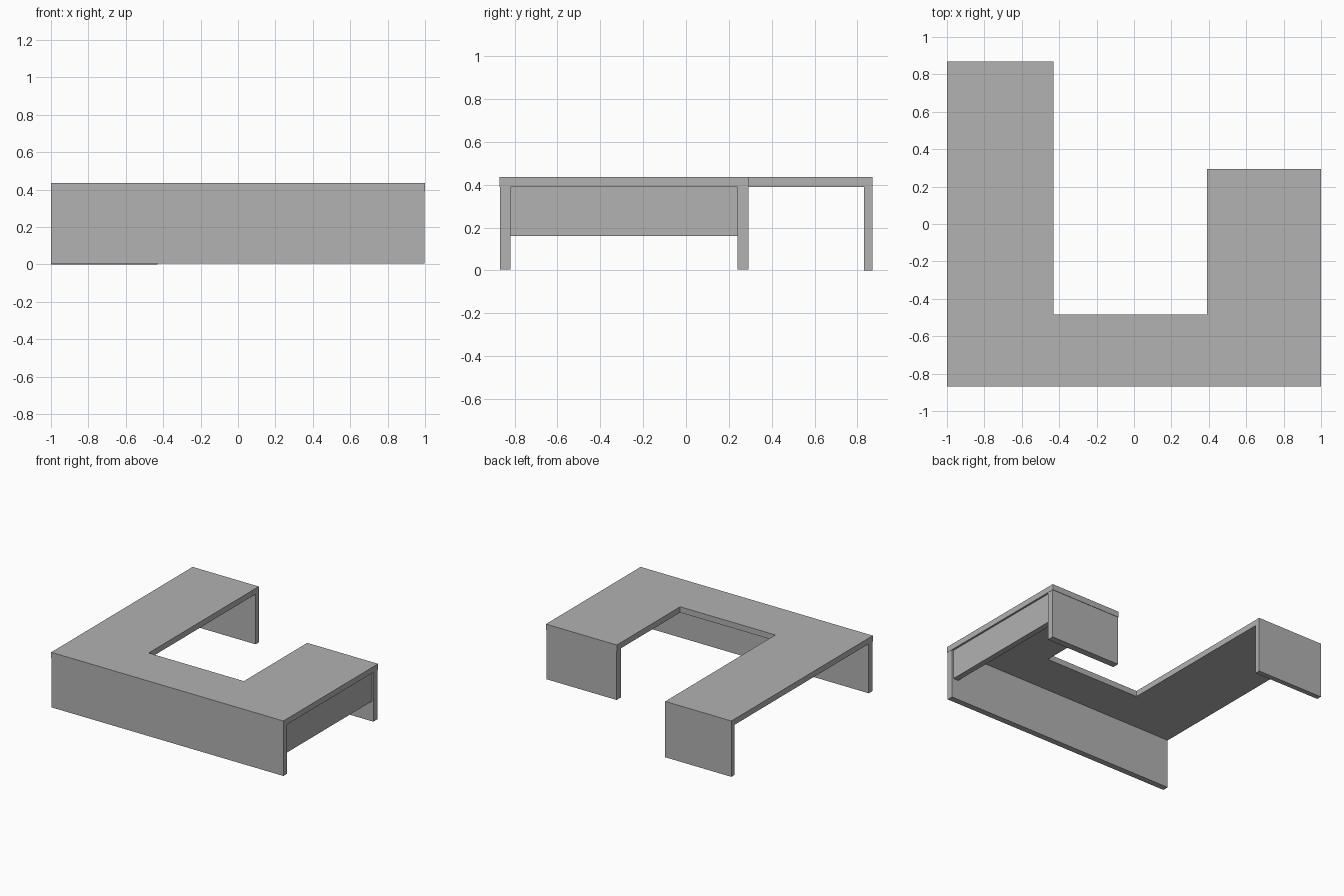
import bpy
import bmesh

cube = bpy.data.objects.get("Cube")
if cube:
    bpy.data.objects.remove(cube, do_unlink=True)

grey = bpy.data.materials.new("plain grey")
grey.use_nodes = True
colour = (0.445, 0.445, 0.445, 1)
grey.diffuse_color = colour
grey.node_tree.nodes["Principled BSDF"].inputs["Base Color"].default_value = colour

SLAB_BOTTOM, TOP = 0.39, 0.435
FRONT, BACK = -0.87, 0.87
SHORT_BACK = 0.295
LEFT_INNER, RIGHT_INNER = 0.39, -0.43


def prism(name, outline, z0, z1):
    """Extrude a flat outline from z0 up to z1."""
    bm = bmesh.new()
    face = bm.faces.new([bm.verts.new((x, y, z0)) for x, y in outline])
    grown = bmesh.ops.extrude_face_region(bm, geom=[face], use_keep_orig=True)
    top = [g for g in grown["geom"] if isinstance(g, bmesh.types.BMVert)]
    bmesh.ops.translate(bm, verts=top, vec=(0, 0, z1 - z0))
    bmesh.ops.recalc_face_normals(bm, faces=bm.faces)
    mesh = bpy.data.meshes.new(name)
    bm.to_mesh(mesh)
    bm.free()
    mesh.materials.append(grey)
    obj = bpy.data.objects.new(name, mesh)
    bpy.context.collection.objects.link(obj)
    return obj


def panel(name, x0, x1, y0, y1, z0):
    """Upright board reaching the underside of the desktop."""
    return prism(name, [(x0, y0), (x1, y0), (x1, y1), (x0, y1)], z0, SLAB_BOTTOM)


# U-shaped desktop with one long and one short arm
prism("desktop", [
    (-1, FRONT), (1, FRONT), (1, SHORT_BACK), (LEFT_INNER, SHORT_BACK),
    (LEFT_INNER, -0.485), (RIGHT_INNER, -0.485), (RIGHT_INNER, BACK), (-1, BACK),
], SLAB_BOTTOM, TOP)

# Supporting boards
panel("front_panel", -1, 0.998, FRONT + 0.003, -0.82, 0.005)
panel("long_arm_leg", -1, RIGHT_INNER, 0.83, BACK, 0)
panel("short_arm_leg", LEFT_INNER + 0.003, 0.998, 0.24, SHORT_BACK - 0.003, 0.005)

# Raised side board between the front panel and the short arm's leg
panel("side_modesty_panel", 0.94, 0.985, -0.82, 0.24, 0.16)
